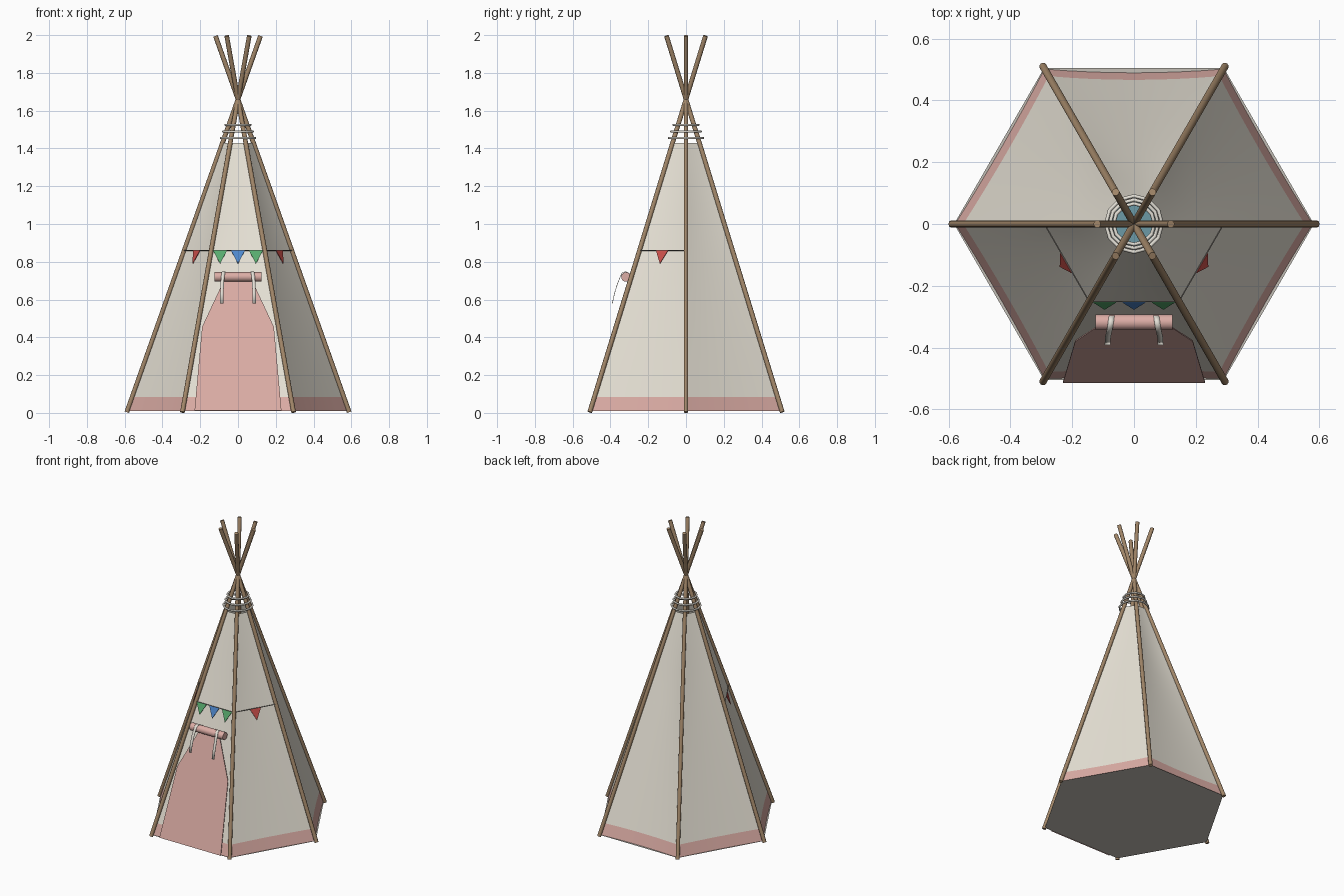
import bpy
from math import sin, cos, pi, radians
from mathutils import Vector

if "Cube" in bpy.data.objects:
    bpy.data.objects.remove(bpy.data.objects["Cube"])

R, APEX, POLE_R = 0.582, 1.66, 0.0125


def mat(name, r, g, b):
    m = bpy.data.materials.new(name)
    m.diffuse_color = (r, g, b, 1)
    m.use_nodes = True
    m.node_tree.nodes["Principled BSDF"].inputs["Base Color"].default_value = m.diffuse_color
    return m


CREAM = mat("cream_cloth", 0.80, 0.76, 0.67)
PINK = mat("pink_cloth", 0.72, 0.42, 0.38)
WOOD = mat("wood", 0.36, 0.24, 0.14)
ROPE = mat("rope", 0.78, 0.75, 0.68)
STRING = mat("string", 0.30, 0.28, 0.25)
FLOOR = mat("floor_cloth", 0.55, 0.52, 0.47)
TEAL = mat("teal", 0.15, 0.32, 0.38)
RED = mat("red", 0.60, 0.08, 0.07)
GREEN = mat("green", 0.10, 0.42, 0.16)
BLUE = mat("blue", 0.08, 0.25, 0.62)


def mesh_obj(name, verts, faces, material, smooth=False, thick=0):
    me = bpy.data.meshes.new(name)
    me.from_pydata([tuple(v) for v in verts], [], faces)
    me.materials.append(material)
    if smooth:
        me.shade_smooth()
    ob = bpy.data.objects.new(name, me)
    bpy.context.collection.objects.link(ob)
    if thick:
        mod = ob.modifiers.new("thickness", "SOLIDIFY")
        mod.thickness = thick
        mod.offset = 0
    return ob


def rod(name, a, b, r, material, sides=10):
    a, b = Vector(a), Vector(b)
    bpy.ops.mesh.primitive_cylinder_add(vertices=sides, radius=r, depth=(b - a).length,
                                        location=(a + b) / 2)
    ob = bpy.context.object
    ob.name = name
    ob.rotation_euler = (b - a).to_track_quat('Z', 'Y').to_euler()
    ob.data.materials.append(material)
    bpy.ops.object.shade_smooth_by_angle(angle=radians(40))
    return ob


def on_panel(k, s, z, off=0.0, sag=0.0):
    """Point on side k: s along the side, z up, off outward."""
    f = 1 - z / APEX
    half = R * f / 2
    dip = sag * (1 - min(1, abs(s / half)) ** 2)
    d = R * cos(pi / 6) * f + off - dip
    a = radians(60 * k + 30)
    return Vector((d * cos(a) - s * sin(a), d * sin(a) + s * cos(a), z))


def panel(name, k, z0, z1, rows, material, off=0.0):
    n, verts, faces = 8, [], []
    for i in range(rows + 1):
        z = z0 + (z1 - z0) * i / rows
        half = R * (1 - z / APEX) / 2
        for j in range(n + 1):
            sag = 0.012 * min(1, (1.43 - z) / 0.4) if k == 1 else 0.006 * min(1, (1.43 - z) / 0.4)
            verts.append(on_panel(k, half * (2 * j / n - 1), z, off, sag))
    for i in range(rows):
        for j in range(n):
            p = i * (n + 1) + j
            faces.append((p, p + 1, p + n + 2, p + n + 1))
    mesh_obj(name, verts, faces, material, True)


# Cloth sides with a coloured hem
for k in range(6):
    panel(f"cloth_side_{k}", k, 0.085, 1.43, 12, CREAM)
    panel(f"hem_{k}", k, 0.01, 0.085, 1, PINK)

# Crossing poles
slope = 0.59 / APEX
for k in range(6):
    a = radians(60 * k)
    pts = [(slope * (APEX - z) * cos(a), slope * (APEX - z) * sin(a), z) for z in (0.004, 1.996)]
    rod(f"pole_{k}", *pts, POLE_R, WOOD)

# Rope rings binding the poles
for i, z in enumerate((1.455, 1.49, 1.525)):
    bpy.ops.mesh.primitive_torus_add(major_segments=12, minor_segments=6, minor_radius=0.006,
                                     major_radius=slope * (APEX - z) + 0.018, location=(0, 0, z))
    ring = bpy.context.object
    ring.name = f"rope_ring_{i}"
    ring.data.materials.append(ROPE)
    ring.data.shade_smooth()

# Floor and round rug
mesh_obj("floor", [(R * cos(k * pi / 3), R * sin(k * pi / 3), 0.01) for k in range(6)],
         [tuple(range(6))], FLOOR)
mesh_obj("rug", [(0.45 * cos(k * pi / 20), 0.45 * sin(k * pi / 20), 0.012) for k in range(40)],
         [tuple(range(40))], TEAL)

# Door cloth
half_outline = [(0.23, 0.012), (0.19, 0.455), (0.08, 0.69), (0.07, 0.72)]
outline = half_outline + [(-x, z) for x, z in reversed(half_outline)]
mesh_obj("door", [on_panel(4, x, z, 0.012) for x, z in outline],
         [tuple(range(len(outline)))], PINK, thick=0.004)

# Rolled cloth above the door
rod("door_roll", (-0.125, -0.318, 0.72), (0.125, -0.318, 0.72), 0.025, PINK, 20)

# Ribbon ties draped over the roll
path = [(-0.297, 0.735), (-0.318, 0.748), (-0.338, 0.742), (-0.350, 0.715),
        (-0.364, 0.68), (-0.378, 0.635), (-0.390, 0.58)]
for side in (-1, 1):
    verts = []
    for i, (y, z) in enumerate(path):
        x = side * (0.072 + 0.003 * i - 0.002 * max(0, i - 4))
        verts += [(x - 0.009, y, z), (x + 0.009, y, z)]
    faces = [(2 * i, 2 * i + 1, 2 * i + 3, 2 * i + 2) for i in range(len(path) - 1)]
    mesh_obj("tie_left" if side < 0 else "tie_right", verts, faces, ROPE, True, 0.003)

# Bunting string and flags on the three front sides
ZB = 0.86
hb = R * (1 - ZB / APEX) / 2
for k in (3, 4, 5):
    rod(f"bunting_string_{k}", on_panel(k, -hb, ZB, 0.008), on_panel(k, hb, ZB, 0.008),
        0.0025, STRING, 6)
flags = [(3, 0, RED), (5, 0, RED), (4, 0, BLUE), (4, -0.095, GREEN), (4, 0.095, GREEN)]
for i, (k, s, m) in enumerate(flags):
    tri = [on_panel(k, s - 0.037, ZB, 0.01), on_panel(k, s, ZB - 0.07, 0.012),
           on_panel(k, s + 0.037, ZB, 0.01)]
    mesh_obj(f"flag_{i}", tri, [(0, 1, 2)], m, thick=0.003)
